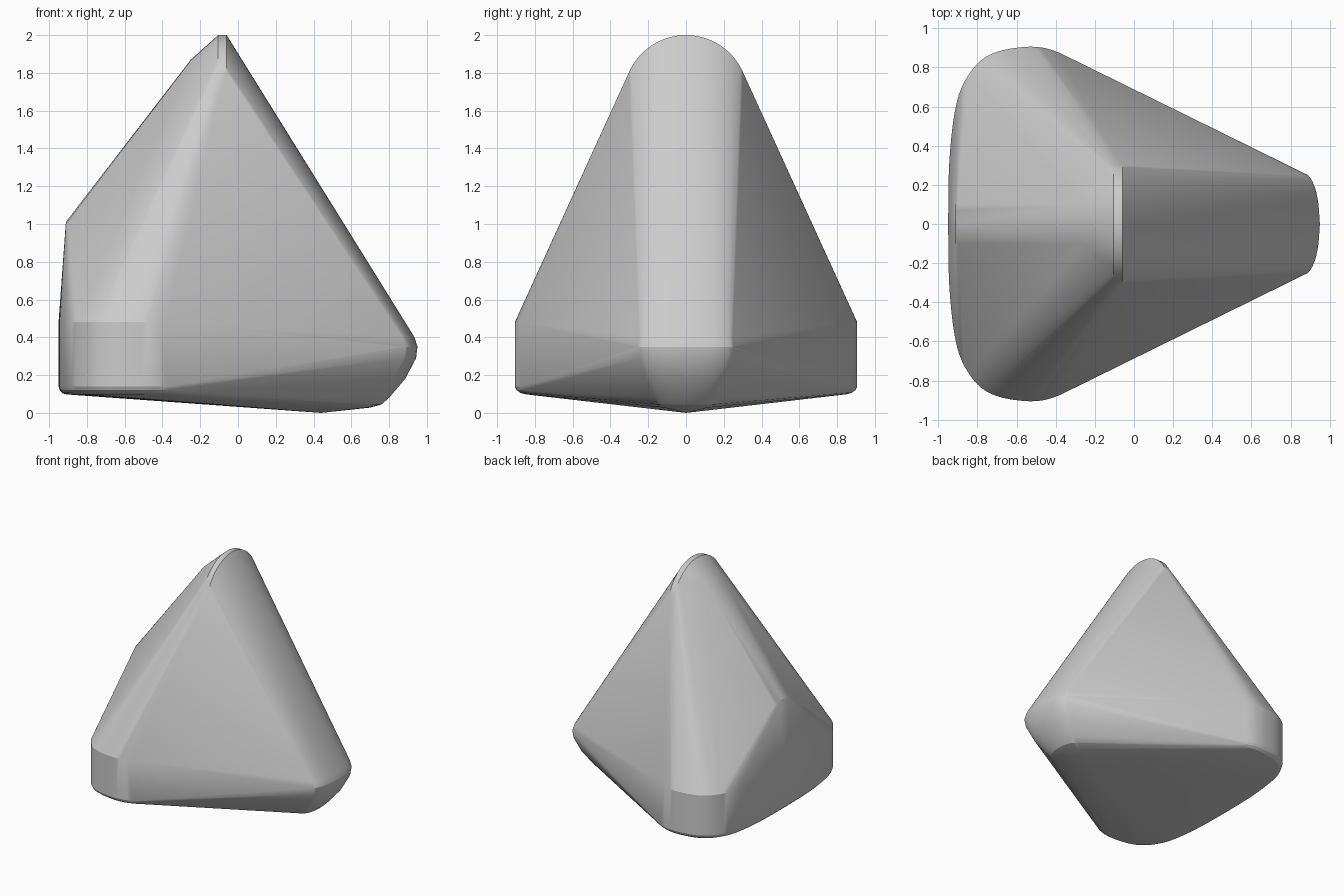
import bpy, bmesh, math
from mathutils import Vector

cube = bpy.data.objects.get("Cube")
if cube:
    bpy.data.objects.remove(cube, do_unlink=True)


def spline(points, steps=4):
    """Smooth curve through a few points."""
    p = [Vector(q) for q in points]
    p = [2 * p[0] - p[1]] + p + [2 * p[-1] - p[-2]]
    out = []
    for a, b, c, d in zip(p, p[1:], p[2:], p[3:]):
        for i in range(steps):
            t = i / steps
            out.append(0.5 * (2 * b + (c - a) * t + (2 * a - 5 * b + 4 * c - d) * t * t
                              + (3 * b - a - 3 * c + d) * t ** 3))
    return out + [p[-2]]


bm = bmesh.new()


def add(x, y, z):
    """Add a point and its mirror image."""
    bm.verts.new((x, y, z))
    if y > 1e-4:
        bm.verts.new((x, -y, z))


# Wide rounded heel: upright wall with a softened lower edge
heel = spline([(-0.95, 0), (-0.945, 0.3), (-0.92, 0.55), (-0.88, 0.7), (-0.8, 0.82),
               (-0.7, 0.88), (-0.56, 0.905), (-0.46, 0.9), (-0.38, 0.875)])
for z, inset in ((0.48, 0), (0.14, 0), (0.12, 0.01), (0.105, 0.03), (0.098, 0.06)):
    for q in heel:
        s = 1 - inset / 0.9
        add(-0.38 + (q.x + 0.38) * s, q.y * s, z)

# Narrow rounded nose, stacked from the upper lip to the underside
nose = spline([(0, 0), (-0.008, 0.4), (-0.025, 0.7), (-0.055, 0.92), (-0.095, 1)])
for x, z, width in ((0.91, 0.44, 0.24), (0.935, 0.40, 0.26), (0.95, 0.35, 0.265),
                    (0.943, 0.29, 0.255), (0.885, 0.18, 0.225), (0.80, 0.08, 0.18),
                    (0.76, 0.045, 0.16), (0.70, 0.028, 0.12)):
    for q in nose:
        add(x + q.x, q.y * width, z)

# Thin rounded crest at the top
for x in (-0.105, -0.06):
    for i in range(17):
        a = math.radians(90 - i * 66 / 16)
        add(x, 0.33 * math.cos(a), 1.67 + 0.33 * math.sin(a))

# Back ridge and keel point
for x, y, z in ((-0.25, 0.1, 1.865), (-0.25, 0, 1.87), (-0.9, 0.1, 1.0),
                (-0.912, 0.07, 1.0), (-0.908, 0, 1.015), (0.44, 0, 0)):
    add(x, y, z)

# Wrap everything in one taut skin
hull = bmesh.ops.convex_hull(bm, input=bm.verts[:])
bmesh.ops.delete(bm, geom=[v for v in bm.verts if not v.link_faces], context='VERTS')
bmesh.ops.remove_doubles(bm, verts=bm.verts[:], dist=0.002)
bmesh.ops.dissolve_limit(bm, angle_limit=math.radians(0.5), verts=bm.verts[:],
                         edges=bm.edges[:])
bmesh.ops.recalc_face_normals(bm, faces=bm.faces[:])

mesh = bpy.data.meshes.new("rounded_wedge")
bm.to_mesh(mesh)
bm.free()
wedge = bpy.data.objects.new("rounded_wedge", mesh)
bpy.context.collection.objects.link(wedge)

# Plain grey
grey = bpy.data.materials.new("light_grey")
grey.use_nodes = True
colour = (0.6, 0.6, 0.6, 1)
grey.diffuse_color = colour
grey.node_tree.nodes["Principled BSDF"].inputs["Base Color"].default_value = colour
mesh.materials.append(grey)

for o in bpy.context.selected_objects:
    o.select_set(False)
wedge.select_set(True)
bpy.context.view_layer.objects.active = wedge
bpy.ops.object.shade_smooth_by_angle(angle=math.radians(22))
